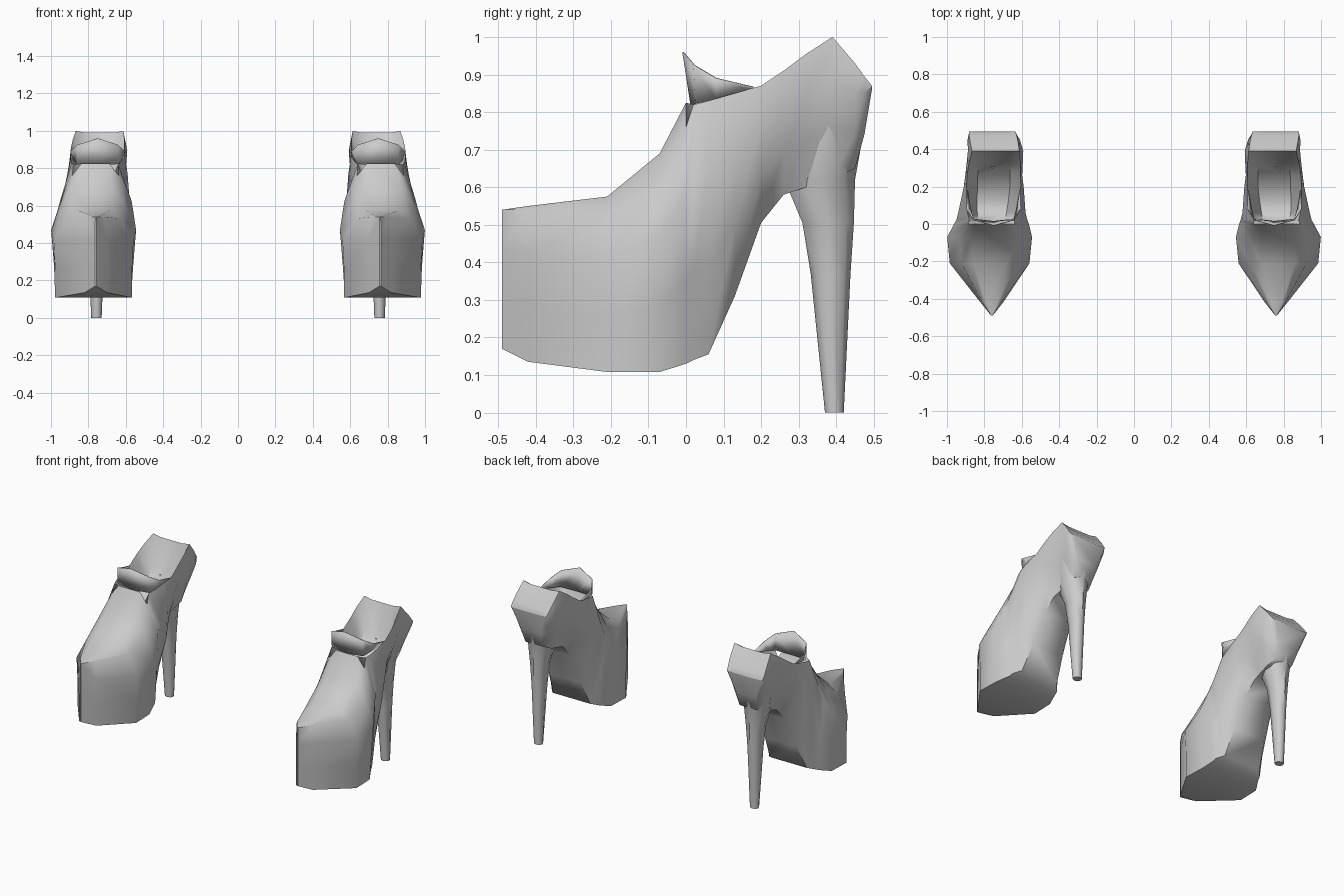
import bpy, bmesh, math

cube = bpy.data.objects.get("Cube")
if cube:
    bpy.data.objects.remove(cube, do_unlink=True)

grey = bpy.data.materials.new("light_grey")
grey.use_nodes = True
grey.diffuse_color = (0.6, 0.6, 0.6, 1)
grey.node_tree.nodes["Principled BSDF"].inputs["Base Color"].default_value = (0.6, 0.6, 0.6, 1)


def loft(name, rings, closed=True, angle=50):
    """Skin a list of equal-length rings and cap both ends when closed."""
    bm = bmesh.new()
    vs = [[bm.verts.new(p) for p in r] for r in rings]
    n = len(vs[0])
    for a, b in zip(vs, vs[1:]):
        for i in range(n if closed else n - 1):
            j = (i + 1) % n
            bm.faces.new((a[i], a[j], b[j], b[i]))
    if closed:
        bm.faces.new(vs[0])
        bm.faces.new(vs[-1])
    bmesh.ops.recalc_face_normals(bm, faces=bm.faces)
    me = bpy.data.meshes.new(name)
    bm.to_mesh(me)
    bm.free()
    me.materials.append(grey)
    ob = bpy.data.objects.new(name, me)
    bpy.context.collection.objects.link(ob)
    bpy.ops.object.select_all(action='DESELECT')
    ob.select_set(True)
    bpy.context.view_layer.objects.active = ob
    bpy.ops.object.shade_smooth_by_angle(angle=math.radians(angle))
    return ob


# Upper and platform stations, toe to counter:
# y, centre x, sole z, rim z, centre z, half widths from sole to rim
STATIONS = [
    (-.49, .76, .17, .54, .54, .004, .004, .004, .003),
    (-.42, .76, .135, .54, .55, .06, .06, .06, .05),
    (-.21, .772, .108, .53, .575, .205, .205, .213, .15),
    (-.07, .772, .108, .61, .69, .2, .212, .227, .165),
    (0, .762, .13, .76, .825, .17, .19, .20, .125),
    (.02, .76, .14, .82, .72, .165, .18, .19, .12),
    (.06, .76, .155, .83, .68, .13, .17, .18, .13),
    (.13, .755, .31, .85, .67, .11, .16, .17, .14),
    (.20, .75, .505, .87, .70, .08, .13, .16, .145),
    (.26, .75, .58, .91, .74, .07, .12, .152, .143),
    (.32, .745, .60, .955, .82, .07, .11, .15, .138),
    (.39, .74, .62, 1.0, .99, .07, .11, .148, .127),
    (.45, .75, .65, .93, .93, .06, .10, .14, .128),
    (.475, .755, .74, .895, .895, .07, .10, .13, .127),
    (.495, .757, .86, .87, .87, .11, .115, .12, .124),
]


def body_ring(y, cx, zb, zr, zc, w0, w1, w2, w3):
    h = zr - zb
    half = [(w0, zb), (w1, zb + .35 * h), (w2, zb + .72 * h), (w3, zr), (w3 * .6, zc)]
    return ([(cx + w, y, z) for w, z in half]
            + [(cx - w, y, z) for w, z in reversed(half)])


# Heel rings: z, front y, back y, half width
HEEL = [(.80, .30, .478, .10), (.72, .27, .468, .095), (.62, .262, .45, .075),
        (.505, .31, .447, .052), (.37, .332, .438, .042), (0, .37, .42, .028)]


def heel_ring(z, y0, y1, w):
    c, r = (y0 + y1) / 2, (y1 - y0) / 2
    return [(.757 + w * math.cos(math.radians(a)), c + r * math.sin(math.radians(a)), z)
            for a in range(0, 360, 45)]


# Collar half-outline from the side to the front: lower and upper (x offset, y, z)
LOW = [(.143, .18, .858), (.125, .08, .835), (.11, .025, .822), (0, .012, .818)]
HIGH = [(.146, .18, .866), (.145, .08, .89), (.11, .02, .925), (0, -.01, .96)]


def both_sides(half):
    return ([(.75 + x, y, z) for x, y, z in half]
            + [(.75 - x, y, z) for x, y, z in reversed(half[:-1])])


parts = [loft("shoe_body", [body_ring(*s) for s in STATIONS]),
         loft("stiletto_heel", [heel_ring(*h) for h in HEEL])]
collar = loft("ankle_collar", [both_sides(LOW), both_sides(HIGH)], closed=False, angle=30)
thick = collar.modifiers.new("thickness", 'SOLIDIFY')
thick.thickness = .004
parts.append(collar)

# Mirror the left shoe into the right one
for ob in parts:
    m = ob.modifiers.new("pair", 'MIRROR')
    m.use_axis[0] = True
    m.use_mirror_merge = False
